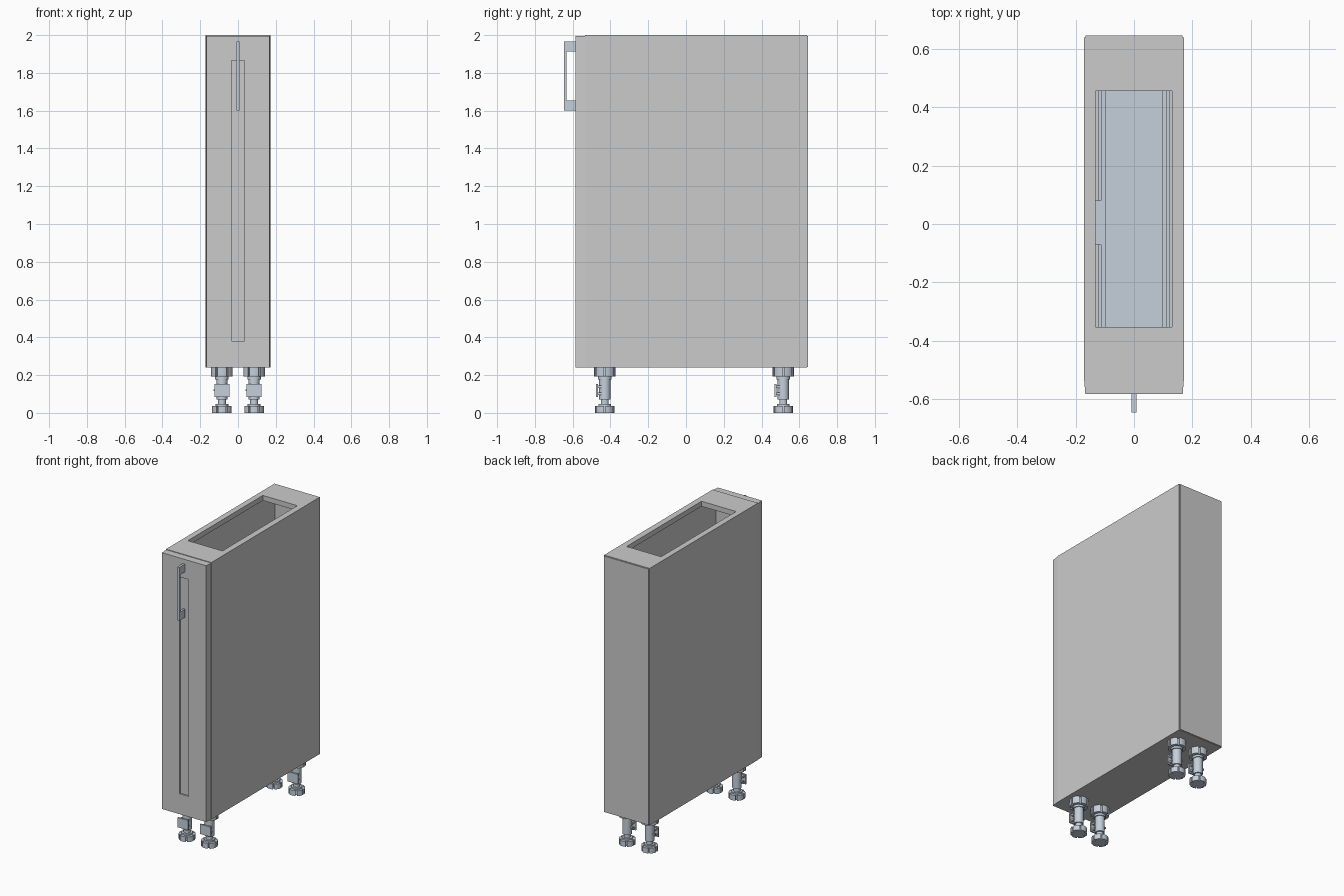
import bpy, bmesh
from math import cos, sin, pi

if "Cube" in bpy.data.objects:
    bpy.data.objects.remove(bpy.data.objects["Cube"])

metal = bpy.data.materials.new("brushed_metal")
metal.diffuse_color = (0.56, 0.63, 0.71, 1)
metal.use_nodes = True
metal.node_tree.nodes["Principled BSDF"].inputs["Base Color"].default_value = metal.diffuse_color


def finish(name, bm, mat=None):
    bmesh.ops.recalc_face_normals(bm, faces=bm.faces)
    me = bpy.data.meshes.new(name)
    bm.to_mesh(me)
    bm.free()
    ob = bpy.data.objects.new(name, me)
    bpy.context.collection.objects.link(ob)
    if mat:
        me.materials.append(mat)
    return ob


def add_box(bm, x0, x1, y0, y1, z0, z1):
    vs = bmesh.ops.create_cube(bm, size=1)["verts"]
    for v in vs:
        v.co.x = x1 if v.co.x > 0 else x0
        v.co.y = y1 if v.co.y > 0 else y0
        v.co.z = z1 if v.co.z > 0 else z0
    return vs


def box(name, *dims, mat=None):
    bm = bmesh.new()
    add_box(bm, *dims)
    return finish(name, bm, mat)


def cut(ob, *dims):
    cutter = box("cutter", *dims)
    mod = ob.modifiers.new("cut", "BOOLEAN")
    mod.object, mod.solver = cutter, "EXACT"
    bpy.context.view_layer.objects.active = ob
    bpy.ops.object.modifier_apply(modifier=mod.name)
    bpy.data.objects.remove(cutter)


def prism(bm, pts, axis, a, b):
    """Extrude a closed outline along z or x."""
    place = (lambda p, h: (p[0], p[1], h)) if axis == "z" else (lambda p, h: (h, p[0], p[1]))
    lo = [bm.verts.new(place(p, a)) for p in pts]
    hi = [bm.verts.new(place(p, b)) for p in pts]
    bm.faces.new(lo[::-1])
    bm.faces.new(hi)
    n = len(pts)
    for i in range(n):
        j = (i + 1) % n
        bm.faces.new((lo[i], lo[j], hi[j], hi[i]))


def ring(cx, cy, r, n=24, notch=0):
    """Round outline; notch > 0 pulls in narrow slots all round."""
    pts = []
    for i in range(n):
        a = 2 * pi * i / n
        if notch and i % 4 == 0:
            for da, rr in ((-.09, r), (-.09, r - notch), (.09, r - notch), (.09, r)):
                pts.append((cx + rr * cos(a + da), cy + rr * sin(a + da)))
        else:
            pts.append((cx + r * cos(a), cy + r * sin(a)))
    return pts


# Hollow carcass, open behind the door, with a long opening in the top
carcass = box("carcass", -.172, .172, -.534, .64, .24, 2)
cut(carcass, -.148, .148, -.6, .61, .27, 1.965)
cut(carcass, -.132, .13, -.354, .457, 1.9, 2.1)
box("back_panel", -.167, .167, .64, .646, .243, 1.996)

# Door, slightly tapered to the front, with a shallow recess
bm = bmesh.new()
for v in add_box(bm, -.171, .171, -.584, -.534, .24, 1.996):
    if v.co.y < -.56:
        v.co.x *= .167 / .171
door = finish("door", bm)
cut(door, -.034, .034, -.6, -.574, .38, 1.865)

# Bracket-shaped handle
bm = bmesh.new()
prism(bm, [(-.584, 1.6), (-.646, 1.6), (-.646, 1.965), (-.584, 1.965), (-.584, 1.912),
           (-.632, 1.912), (-.632, 1.655), (-.584, 1.655)], "x", -.008, .008)
finish("handle", bm, metal)

# Pull-out trays with side rails and runners
for i, z in enumerate((.36, 1.05)):
    bm = bmesh.new()
    add_box(bm, -.11, .11, -.534, .56, z, z + .012)
    for s in (-1, 1):
        add_box(bm, *sorted((s * .098, s * .114)), -.534, .56, z + .012, z + .14)
    add_box(bm, -.098, .098, .546, .56, z + .012, z + .14)
    finish(f"pullout_tray_{i + 1}", bm, metal)
    for s, side in ((-1, "left"), (1, "right")):
        box(f"{side}_runner_{i + 1}", *sorted((s * .114, s * .124)), -.5, .56,
            z + .03, z + .07, mat=metal)
box("runner_block", -.148, -.114, -.07, .08, 1.12, 1.19, mat=metal)

# Adjustable legs: notched foot, threaded stem, sleeve, socket and plinth clip
for x in (-.085, .085):
    for y, row in ((-.43, "front"), (.515, "back")):
        bm = bmesh.new()
        for r, z0, z1, notch in ((.052, 0, .036, .014), (.034, .036, .046, 0),
                                 (.021, .046, .07, 0), (.03, .07, .178, 0),
                                 (.036, .178, .192, 0), (.057, .192, .24, .012)):
            prism(bm, ring(x, y, r, notch=notch), "z", z0, z1)
        add_box(bm, x - .04, x + .04, y - .046, y - .036, .085, .152)
        for sz in (.095, .133):
            add_box(bm, x - .032, x + .032, y - .036, y - .012, sz, sz + .012)
        add_box(bm, x - .045, x - .028, y - .006, y + .006, .115, .125)
        leg = finish(f"{row}_{'left' if x < 0 else 'right'}_leg", bm, metal)
        bpy.ops.object.select_all(action="DESELECT")
        leg.select_set(True)
        bpy.context.view_layer.objects.active = leg
        bpy.ops.object.shade_smooth_by_angle(angle=.5)
